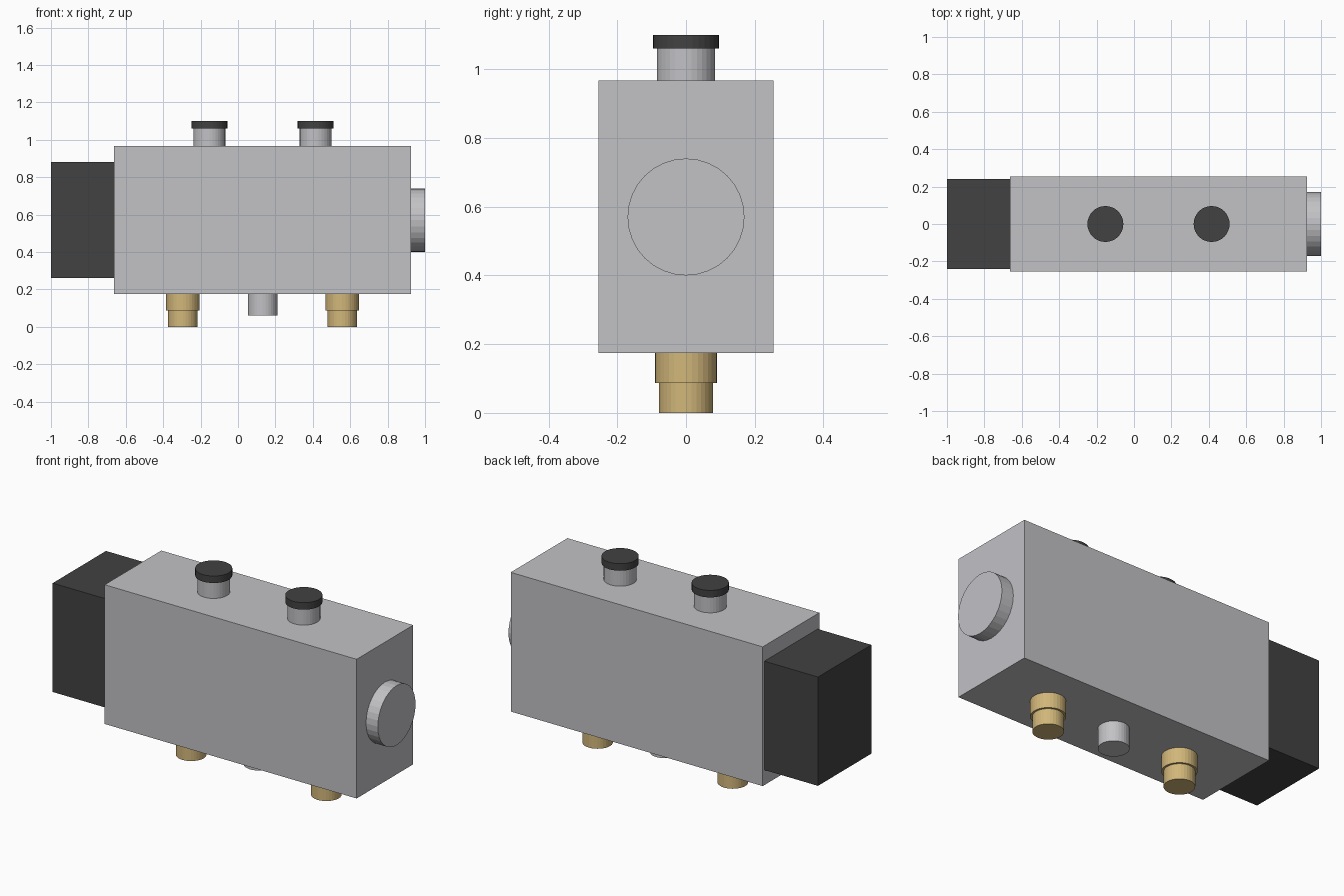
import bpy
import math

if "Cube" in bpy.data.objects:
    bpy.data.objects.remove(bpy.data.objects["Cube"])


def material(name, rgb):
    m = bpy.data.materials.new(name)
    m.diffuse_color = (*rgb, 1.0)
    m.use_nodes = True
    m.node_tree.nodes["Principled BSDF"].inputs["Base Color"].default_value = m.diffuse_color
    return m


GREY = material("aluminium grey", (0.54, 0.54, 0.565))
BLACK = material("matte black", (0.054, 0.054, 0.054))
BRASS = material("brass", (0.64, 0.47, 0.195))


def box(name, x, y, z, mat):
    """Box spanning the given (low, high) ranges."""
    bpy.ops.mesh.primitive_cube_add(
        size=1, location=[(a + b) / 2 for a, b in (x, y, z)])
    ob = bpy.context.object
    ob.scale = [b - a for a, b in (x, y, z)]
    bpy.ops.object.transform_apply(location=False, rotation=False, scale=True)
    ob.name = name
    ob.data.materials.append(mat)


def cylinder(name, radius, location, depth, mat, along_x=False):
    rot = (0, math.pi / 2, 0) if along_x else (0, 0, 0)
    bpy.ops.mesh.primitive_cylinder_add(
        vertices=32, radius=radius, depth=depth, location=location, rotation=rot)
    ob = bpy.context.object
    ob.name = name
    ob.data.materials.append(mat)


def upright(name, radius, x, z0, z1, mat):
    cylinder(name, radius, (x, 0, (z0 + z1) / 2), z1 - z0, mat)


BOTTOM, TOP = 0.174, 0.967

# Main block, dark end housing and round end plug
box("valve_body", (-0.662, 0.926), (-0.255, 0.255), (BOTTOM, TOP), GREY)
box("end_housing", (-1.0, -0.662), (-0.24, 0.24), (0.26, 0.88), BLACK)
cylinder("end_plug", 0.17, (0.963, 0, 0.57), 0.074, GREY, along_x=True)

# Capped ports on top
for i, x in enumerate((-0.153, 0.415), 1):
    upright(f"top_port_stem_{i}", 0.085, x, TOP, 1.06, GREY)
    upright(f"top_port_cap_{i}", 0.096, x, 1.06, 1.1, BLACK)

# Stepped brass fittings underneath
for i, x in enumerate((-0.295, 0.557), 1):
    upright(f"brass_collar_{i}", 0.09, x, 0.087, BOTTOM, BRASS)
    upright(f"brass_tip_{i}", 0.079, x, 0.0, 0.087, BRASS)

# Central stub underneath
upright("bottom_stub", 0.079, 0.132, 0.06, BOTTOM, GREY)
